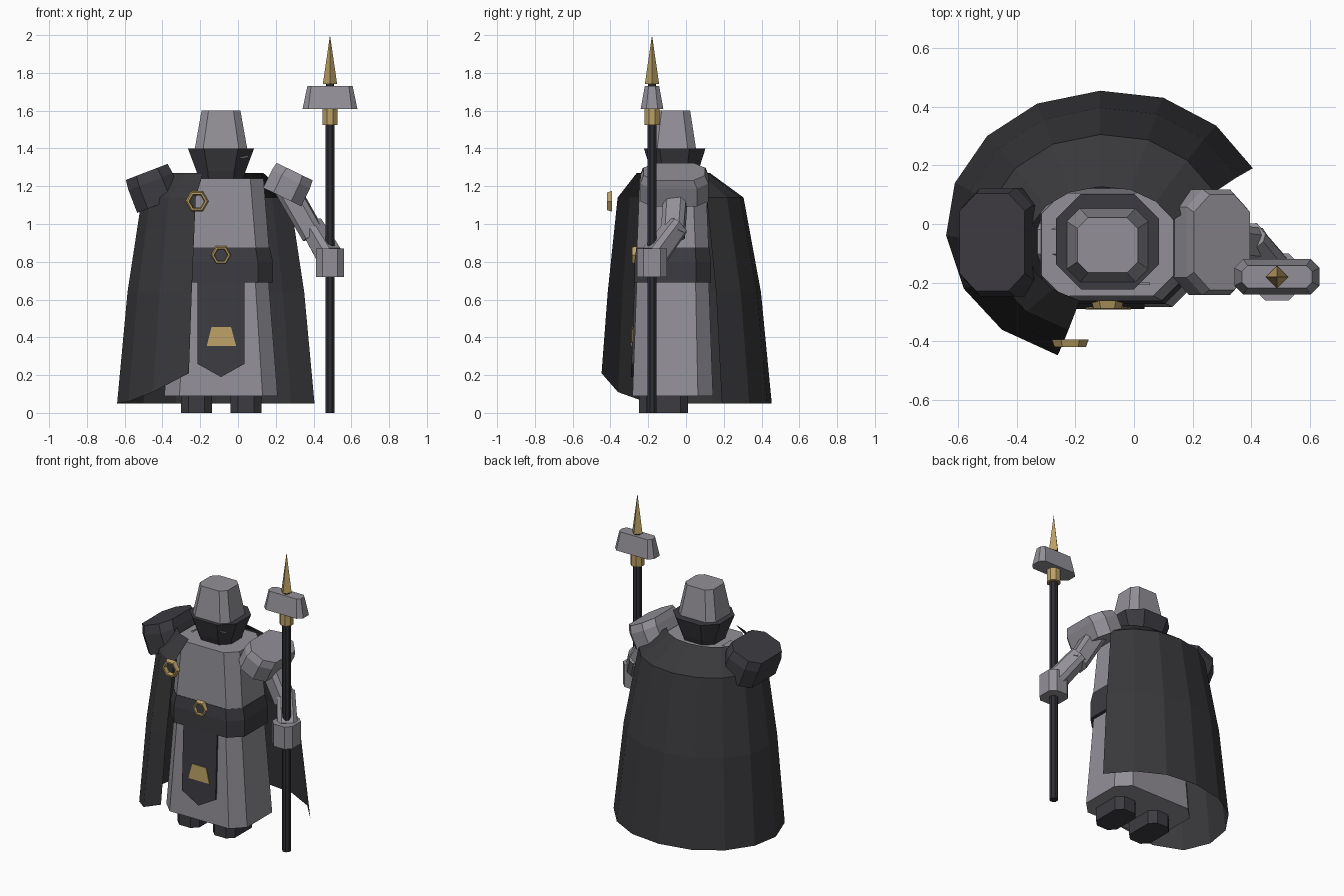
import bpy, bmesh, math
from mathutils import Matrix, Vector

if "Cube" in bpy.data.objects:
    bpy.data.objects.remove(bpy.data.objects["Cube"])


def material(name, rgb):
    m = bpy.data.materials.new(name)
    m.use_nodes = True
    m.diffuse_color = (*rgb, 1)
    m.node_tree.nodes["Principled BSDF"].inputs["Base Color"].default_value = (*rgb, 1)
    return m


STEEL = material("light steel", (0.29, 0.28, 0.31))
DARK = material("dark cloth", (0.046, 0.044, 0.052))
CAPE = material("cape charcoal", (0.040, 0.039, 0.043))
SHAFT = material("staff black", (0.027, 0.028, 0.033))
GOLD = material("brass", (0.50, 0.35, 0.13))


def finish(name, bm, mat, matrix=None):
    bmesh.ops.recalc_face_normals(bm, faces=bm.faces)
    if matrix:
        bm.transform(matrix)
    me = bpy.data.meshes.new(name)
    bm.to_mesh(me)
    bm.free()
    me.materials.append(mat)
    ob = bpy.data.objects.new(name, me)
    bpy.context.scene.collection.objects.link(ob)
    return ob


def loft(name, mat, rings, closed=True, capped=True, matrix=None):
    """Skin a list of equal-length rings of points."""
    bm = bmesh.new()
    rows = [[bm.verts.new(p) for p in ring] for ring in rings]
    n = len(rows[0])
    for a, b in zip(rows, rows[1:]):
        for i in range(n if closed else n - 1):
            j = (i + 1) % n
            bm.faces.new((a[i], a[j], b[j], b[i]))
    if capped:
        bm.faces.new(rows[0])
        bm.faces.new(rows[-1])
    return finish(name, bm, mat, matrix)


def octagon(z, hx, hy, c):
    quarter = [(hx, hy - c), (hx - c, hy)]
    pts = quarter + [(-x, y) for x, y in reversed(quarter)]
    return [(x, y, z) for x, y in pts + [(-x, -y) for x, y in pts]]


def block(name, mat, x, y, sections, matrix=None):
    """Chamfered column; each section is (z, half x, half y, chamfer)."""
    place = Matrix.Translation((x, y, 0))
    return loft(name, mat, [octagon(*s) for s in sections],
                matrix=matrix if matrix else place)


def limb(name, mat, start, end, r0, r1):
    start, end = Vector(start), Vector(end)
    d = end - start
    turn = d.to_track_quat('Z', 'Y').to_matrix().to_4x4()
    return block(name, mat, 0, 0, [(0, r0, r0, r0 * .4), (d.length, r1, r1, r1 * .4)],
                 Matrix.Translation(start) @ turn)


def cone(name, mat, x, y, z0, z1, r0, r1, sides, spin=0):
    bm = bmesh.new()
    bmesh.ops.create_cone(bm, cap_ends=True, segments=sides, radius1=r0, radius2=r1,
                          depth=z1 - z0)
    return finish(name, bm, mat, Matrix.Translation((x, y, (z0 + z1) / 2))
                  @ Matrix.Rotation(spin, 4, 'Z'))


def hex_ring(name, x, y, z, r):
    """Hexagonal brass ring facing the front."""
    rings = []
    for i in range(6):
        a = math.radians(60 * i)
        profile = [(r, .012), (r * .85, -.014), (r * .68, -.014), (r * .58, .012)]
        rings.append([(x + q * math.cos(a), y + d, z + q * math.sin(a)) for q, d in profile])
    return loft(name, GOLD, rings + rings[:1], capped=False)


def plate(name, mat, outline, front, back):
    """Thin panel; front and back give y from height."""
    return loft(name, mat, [[(x, f(z), z) for x, z in outline] for f in (front, back)])


# Body
BX, BY = -0.09, -0.07
block("robe_skirt", STEEL, BX, BY, [(.09, .30, .213, .08), (.72, .25, .19, .07)])
block("chest", STEEL, BX, BY, [(.72, .25, .185, .07), (.87, .255, .19, .07), (1.24, .225, .175, .07)])
block("belt", DARK, BX, BY, [(.69, .275, .203, .08), (.80, .275, .203, .08), (.875, .258, .193, .075)])
for side, x in (("right", -.22), ("left", .043)):
    block(side + "_boot", DARK, x, -.12, [(0, .082, .13, .04), (.12, .082, .13, .04)])

# Tabard and its brass patch follow the slope of the skirt
def slope(off):
    return lambda z: -.2905 + .037 * z - off

plate("tabard", DARK, [(-.215, .72), (.035, .72), (.035, .26), (-.09, .19), (-.215, .26)],
      slope(.008), slope(-.004))
plate("tabard_patch", GOLD, [(-.14, .455), (-.037, .455), (-.01, .355), (-.165, .355)],
      slope(.013), slope(.007))
hex_ring("belt_buckle", BX, -.273, .835, .056)
hex_ring("cape_brooch", -.217, -.405, 1.12, .063)

# Head
HX, HY = -.09, -.06
block("face_guard", DARK, HX, HY, [(1.22, .115, .10, .05), (1.28, .13, .125, .06), (1.40, .175, .163, .085)])
block("helmet", STEEL, HX, HY - .012, [(1.38, .142, .128, .045), (1.60, .103, .094, .037)])
plate("eye_slit", STEEL, [(.01, 1.349), (.055, 1.352), (.055, 1.36), (.01, 1.357)],
      lambda z: -.207, lambda z: -.199)

# Pauldrons: chamfered slabs tilted outwards
def pauldron(name, mat, x, z, tilt, hx, hy, hz):
    m = (Matrix.Translation((x, -.062, z)) @ Matrix.Rotation(math.radians(tilt), 4, 'Y'))
    block(name, mat, 0, 0, [(-hz, hx, hy, .06), (hz * .4, hx, hy, .06), (hz, hx * .95, hy * .9, .06)], m)

pauldron("left_pauldron", STEEL, .267, 1.21, 26, .112, .18, .075)
pauldron("right_pauldron", DARK, -.45, 1.19, -21, .125, .185, .092)

# Arms
limb("right_upper_arm", STEEL, (-.24, -.06, 1.18), (-.42, -.06, 1.12), .07, .07)
limb("left_upper_arm", STEEL, (.24, -.05, 1.22), (.40, -.07, .94), .062, .06)
limb("left_forearm", STEEL, (.39, -.05, .99), (.485, -.17, .83), .055, .062)
block("left_hand", STEEL, .487, -.18, [(.72, .075, .08, .035), (.87, .075, .08, .035)])

# Cape: bottom hem scaled inwards at each higher level
hem = [(.405, .19), (.28, .335), (.10, .43), (-.115, .454), (-.33, .41), (-.50, .30),
       (-.61, .14), (-.64, -.04), (-.58, -.22), (-.45, -.36), (-.26, -.447)]
lift = [0] * 8 + [.01, .06, .16]
CX, CY = -.115, -.12
rings = []
for z, sx, sy in ((.05, 1, 1), (.64, .895, .9), (1.14, .75, .74), (1.27, .48, .43)):
    rings.append([(CX + (x - CX) * sx, CY + (y - CY) * sy, z + (h if z < .1 else 0))
                  for (x, y), h in zip(hem, lift)])
loft("cape", CAPE, rings, closed=False, capped=False)

# Staff
SX, SY = .487, -.18
cone("staff_shaft", SHAFT, SX, SY, 0, 1.56, .027, .027, 8, math.pi / 8)
cone("staff_collar", GOLD, SX, SY, 1.525, 1.615, .044, .044, 8, math.pi / 8)
block("hammer_head", STEEL, SX, SY, [(1.61, .145, .06, .03), (1.73, .12, .038, .02)])
cone("spike_base", SHAFT, SX, SY, 1.72, 1.75, .022, .022, 8)
cone("spike", GOLD, SX, SY, 1.74, 2.0, .038, 0, 4)
